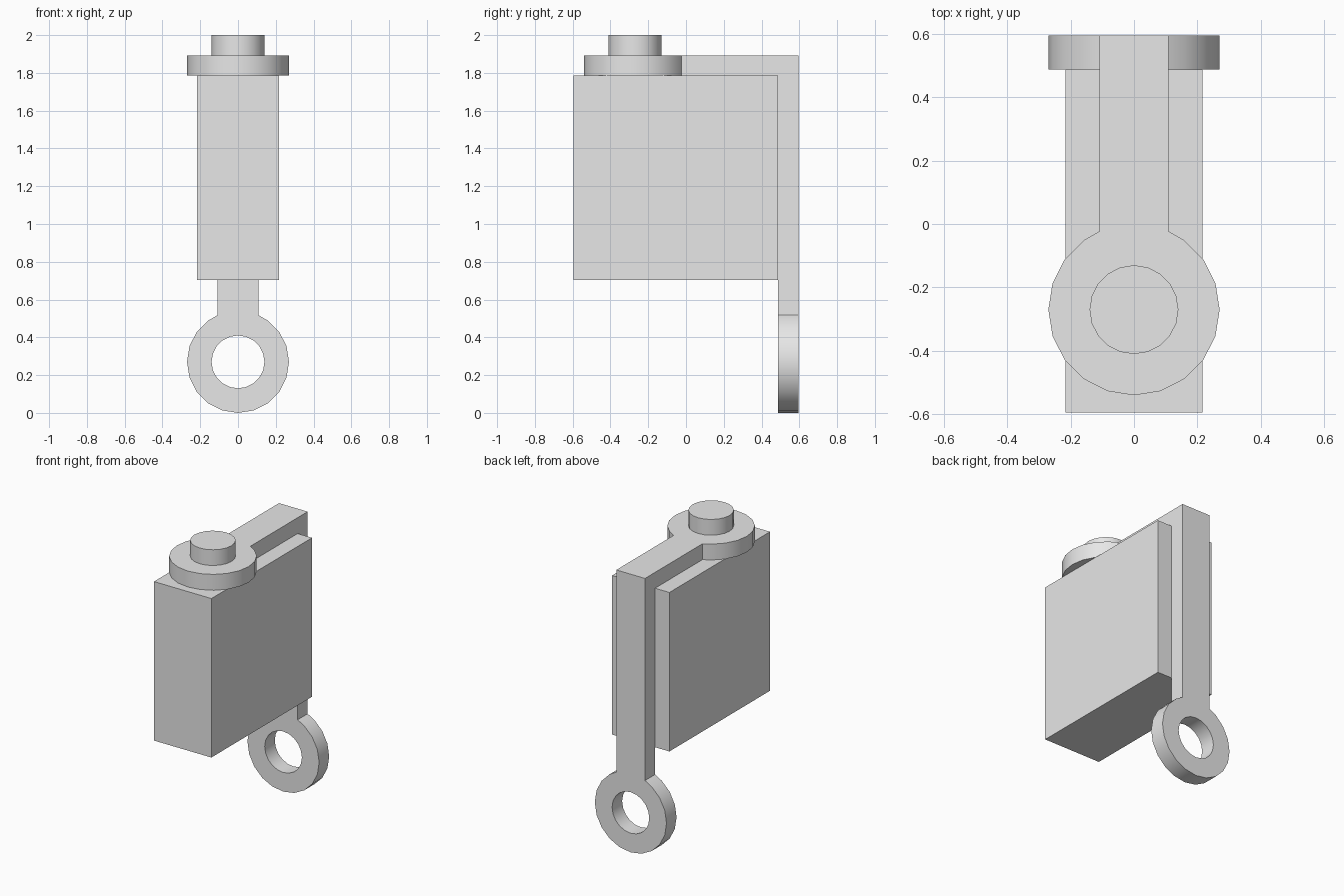
import bpy
import bmesh
from math import asin, cos, sin, pi, radians
from mathutils import Vector

SIDES = 20
RING_R, HOLE_R = 0.27, 0.14     # disc and stud share these radii
ARM = 0.108                     # half width of the arm, also its thickness
BACK, TOP = 0.595, 1.893        # outer faces of the bracket

cube = bpy.data.objects.get("Cube")
if cube:
    bpy.data.objects.remove(cube, do_unlink=True)

grey = bpy.data.materials.new("light grey")
grey.use_nodes = True
colour = (0.8, 0.8, 0.8, 1)
grey.diffuse_color = colour
grey.node_tree.nodes["Principled BSDF"].inputs["Base Color"].default_value = colour


def finish(bm, name):
    """Turn a bmesh into a smooth shaded object with sharp corners."""
    bmesh.ops.recalc_face_normals(bm, faces=bm.faces)
    mesh = bpy.data.meshes.new(name)
    bm.to_mesh(mesh)
    bm.free()
    mesh.materials.append(grey)
    obj = bpy.data.objects.new(name, mesh)
    bpy.context.collection.objects.link(obj)
    bpy.ops.object.select_all(action='DESELECT')
    obj.select_set(True)
    bpy.context.view_layer.objects.active = obj
    bpy.ops.object.shade_smooth_by_angle(angle=radians(30))
    return obj


def outline(end):
    """Round head with a straight arm of the given length, as (across, along)."""
    join = asin(ARM / RING_R)
    step = 2 * pi / SIDES
    angles = [join] + [i * step for i in range(2, SIDES - 1)] + [-join]
    arc = [(RING_R * sin(a), RING_R * cos(a)) for a in angles]
    return [(ARM, end)] + arc + [(-ARM, end)]


def circle(radius):
    return [(radius * sin(2 * pi * i / SIDES), radius * cos(2 * pi * i / SIDES))
            for i in range(SIDES)]


def add_keyhole(bm, place, length, hole):
    """Plate with a round head; its arm ends in an open mitre."""
    levels = []
    for depth in (0, ARM):
        loops = [outline(length - depth)] + ([circle(HOLE_R)] if hole else [])
        rings, edges = [], []
        for loop in loops:
            vs = [bm.verts.new(place(u, v, depth)) for u, v in loop]
            edges += [bm.edges.new((vs[i - 1], vs[i])) for i in range(len(vs))]
            rings.append(vs)
        bmesh.ops.triangle_fill(bm, use_beauty=True, edges=edges)
        levels.append(rings)
    for n, (a, b) in enumerate(zip(*levels)):
        # The first side of the outline is the open mitred end
        for i in range(1 if n == 0 else 0, len(a)):
            bm.faces.new((a[i - 1], a[i], b[i], b[i - 1]))


# Bracket: disc and arm on top, ring and arm down the back, joined in a mitre
bm = bmesh.new()
add_keyhole(bm, lambda u, v, d: Vector((u, v - RING_R, TOP - d)), BACK + RING_R, False)
add_keyhole(bm, lambda u, v, d: Vector((u, BACK - d, v + RING_R)), TOP - RING_R, True)
bmesh.ops.remove_doubles(bm, verts=bm.verts, dist=0.0005)
finish(bm, "bracket_with_ring")

# Stud on the disc
bm = bmesh.new()
bmesh.ops.create_cone(bm, cap_ends=True, segments=SIDES, radius1=HOLE_R,
                      radius2=HOLE_R, depth=0.127)
bmesh.ops.translate(bm, verts=bm.verts, vec=(0, -RING_R, 2 - 0.0635))
finish(bm, "stud")

# Main block under the disc and in front of the arm
bm = bmesh.new()
bmesh.ops.create_cube(bm, size=1)
bmesh.ops.scale(bm, verts=bm.verts, vec=(0.432, 1.082, 1.082))
bmesh.ops.translate(bm, verts=bm.verts, vec=(0, -0.054, 1.244))
finish(bm, "block")
